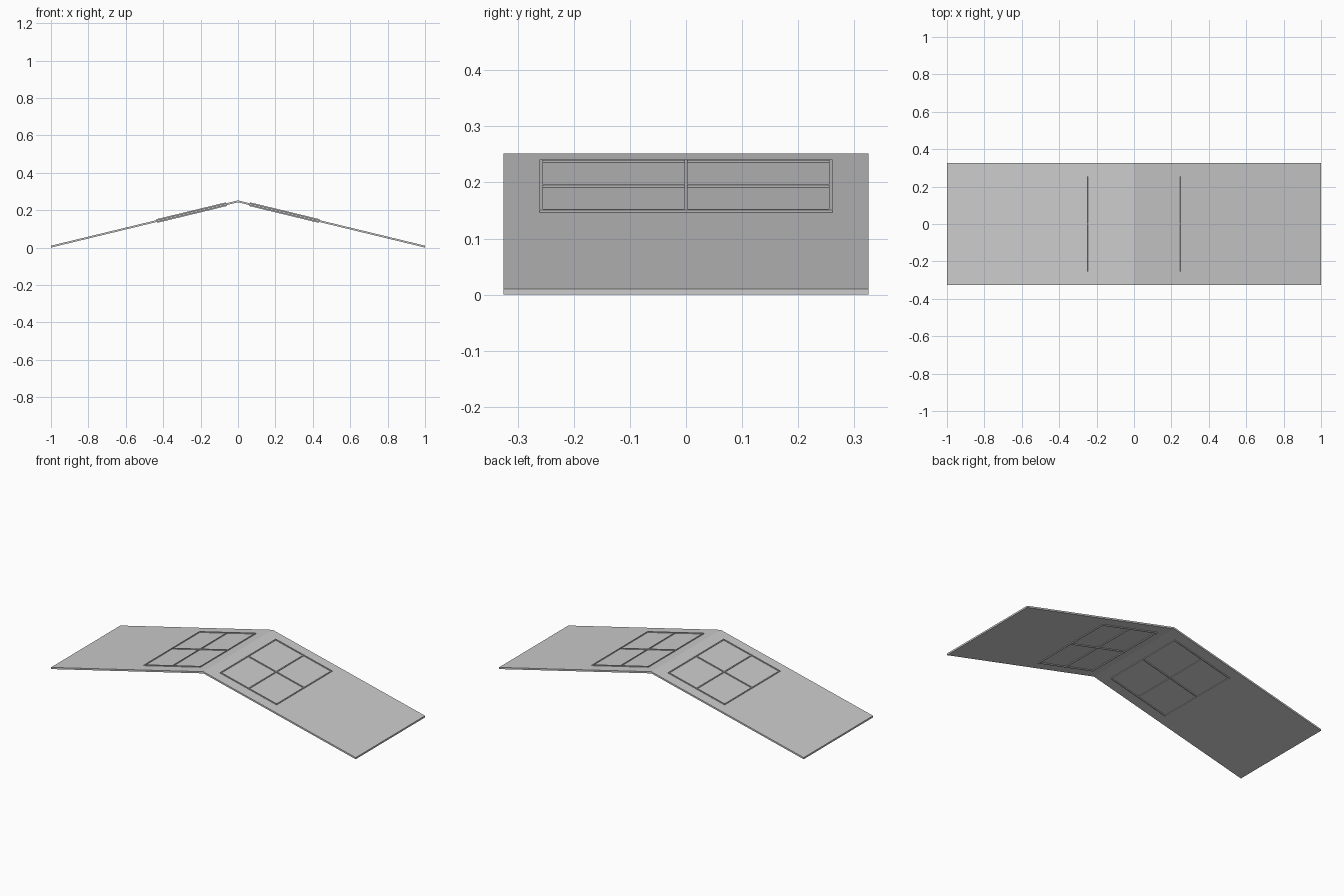
import bpy, bmesh, math
from mathutils import Matrix

if "Cube" in bpy.data.objects:
    bpy.data.objects.remove(bpy.data.objects["Cube"])

EAVE, RIDGE, THICK, HALF_Y = 0.01, 0.252, 0.01, 0.325
SLOPE = RIDGE - EAVE
ANGLE = math.atan(SLOPE)


def finish(name, bm):
    bmesh.ops.recalc_face_normals(bm, faces=bm.faces)
    mesh = bpy.data.meshes.new(name)
    bm.to_mesh(mesh)
    bm.free()
    obj = bpy.data.objects.new(name, mesh)
    bpy.context.collection.objects.link(obj)
    return obj


# Gabled roof sheet: chevron profile extruded along y
bm = bmesh.new()
profile = [(-1, 0), (0, RIDGE - THICK), (1, 0), (1, EAVE), (0, RIDGE), (-1, EAVE)]
face = bm.faces.new([bm.verts.new((x, -HALF_Y, z)) for x, z in profile])
ext = bmesh.ops.extrude_face_region(bm, geom=[face])
bmesh.ops.translate(bm, vec=(0, 2 * HALF_Y, 0),
                    verts=[v for v in ext["geom"] if isinstance(v, bmesh.types.BMVert)])
finish("roof", bm)

# Window grids: bars standing slightly proud of both roof faces
BAR, X0, X1, HALF_W = 0.006, 0.065, 0.432, 0.258
XM = (X0 + X1) / 2
LENGTH = (X1 - X0) / math.cos(ANGLE)


def window(name, side):
    bm = bmesh.new()

    def bar(x, y, size):
        z = RIDGE - SLOPE * x - THICK / 2
        m = (Matrix.Translation((side * x, y, z))
             @ Matrix.Rotation(side * ANGLE, 4, 'Y')
             @ Matrix.Diagonal((*size, 1)))
        bmesh.ops.create_cube(bm, size=1, matrix=m)

    for x in (X0, XM, X1):
        bar(x, 0, (BAR, 2 * HALF_W + BAR, 0.019))
    for y in (-HALF_W, 0, HALF_W):
        bar(XM, y, (LENGTH, BAR, 0.02))
    return finish(name, bm)


window("window_frame_right", 1)
window("window_frame_left", -1)
